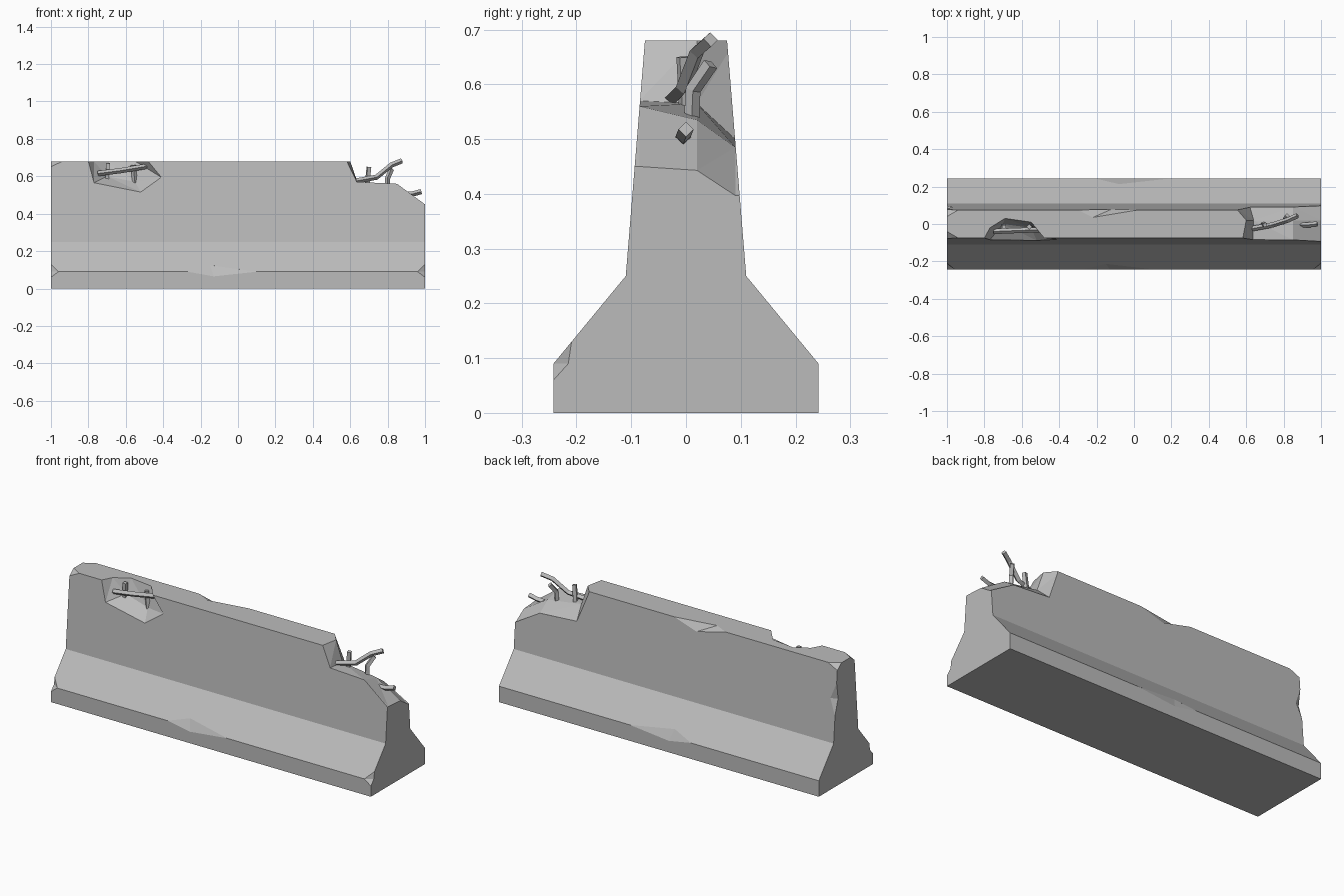
import bpy
import bmesh
from mathutils import Vector

if "Cube" in bpy.data.objects:
    bpy.data.objects.remove(bpy.data.objects["Cube"], do_unlink=True)

concrete = bpy.data.materials.new("concrete_grey")
concrete.use_nodes = True
grey = (0.5, 0.5, 0.5, 1)
concrete.diffuse_color = grey
concrete.node_tree.nodes["Principled BSDF"].inputs["Base Color"].default_value = grey


def add_mesh(name, bm):
    bmesh.ops.recalc_face_normals(bm, faces=bm.faces)
    mesh = bpy.data.meshes.new(name)
    bm.to_mesh(mesh)
    bm.free()
    mesh.materials.append(concrete)
    obj = bpy.data.objects.new(name, mesh)
    bpy.context.collection.objects.link(obj)
    return obj


def loft(name, sections):
    """Skin a row of matching closed outlines and cap both ends."""
    bm = bmesh.new()
    rings = [[bm.verts.new(p) for p in s] for s in sections]
    n = len(rings[0])
    for a, b in zip(rings, rings[1:]):
        for i in range(n):
            j = (i + 1) % n
            bm.faces.new((a[i], a[j], b[j], b[i]))
    bm.faces.new(rings[0])
    bm.faces.new(rings[-1])
    return add_mesh(name, bm)


def carve(cutter):
    """Subtract a cutter from the barrier, then discard it."""
    cutter.hide_render = True
    mod = barrier.modifiers.new("carve", "BOOLEAN")
    mod.operation = "DIFFERENCE"
    mod.solver = "EXACT"
    mod.object = cutter
    bpy.context.view_layer.objects.active = barrier
    bpy.ops.object.modifier_apply(modifier=mod.name)
    bpy.data.objects.remove(cutter, do_unlink=True)


def chip(points, outside):
    """Break off the hull spanned by surface points and one outside point."""
    bm = bmesh.new()
    for p in points + [outside]:
        bm.verts.new(p)
    bmesh.ops.convex_hull(bm, input=bm.verts)
    carve(add_mesh("chip_cutter", bm))


def rebar(name, points):
    """Square bent bar."""
    curve = bpy.data.curves.new(name, "CURVE")
    curve.dimensions = "3D"
    curve.bevel_depth = 0.014
    curve.bevel_resolution = 0
    curve.use_fill_caps = True
    line = curve.splines.new("POLY")
    line.points.add(len(points) - 1)
    for node, p in zip(line.points, points):
        node.co = (*p, 1)
    curve.materials.append(concrete)
    obj = bpy.data.objects.new(name, curve)
    bpy.context.collection.objects.link(obj)
    bpy.ops.object.select_all(action="DESELECT")
    obj.select_set(True)
    bpy.context.view_layer.objects.active = obj
    bpy.ops.object.convert(target="MESH")
    for poly in obj.data.polygons:
        poly.use_smooth = False


# Barrier body: mirrored half profile swept along x
half = [(0.242, 0), (0.242, 0.09), (0.11, 0.25), (0.075, 0.68)]
profile = half + [(-y, z) for y, z in reversed(half)]
barrier = loft("barrier", [[(x, y, z) for y, z in profile] for x in (-1, 1)])

# Broken upper end, with a floor that drops towards the back
front = [(0.58, 0.68), (0.635, 0.57), (0.85, 0.56), (1, 0.45)]
middle = [(0.60, 0.68), (0.64, 0.565), (0.85, 0.535), (1, 0.443)]
back = [(0.54, 0.68), (0.62, 0.50), (0.85, 0.485), (1, 0.397)]
sections = []
for y, line in ((-0.3, front), (-0.085, front), (0.02, middle), (0.09, back), (0.3, back)):
    start, end = line[0], line[-1]
    outline = [(start[0], 0.9), *line, (1.1, end[1] - 0.07), (1.1, 0.9)]
    sections.append([(x, y, z) for x, z in outline])
notch = loft("notch_cutter", sections)
bm = bmesh.new()
bm.from_mesh(notch.data)
bmesh.ops.triangulate(bm, faces=bm.faces)
bm.to_mesh(notch.data)
bm.free()
carve(notch)

# Crater in the upper front edge
chip([(-0.8, -0.075, 0.68), (-0.77, -0.084, 0.565), (-0.52, -0.088, 0.515),
      (-0.41, -0.082, 0.595), (-0.48, -0.075, 0.68), (-0.77, -0.02, 0.68),
      (-0.69, 0.03, 0.68), (-0.55, 0.01, 0.68), (-0.70, 0, 0.60),
      (-0.55, -0.02, 0.57)], (-0.6, -0.3, 0.9))

# Chips along the base edges and the upper back edge
for side, left, right in ((-1, -0.27, 0.1), (1, -0.2, 0.18)):
    chip([(left, side * 0.242, 0.09), (right, side * 0.242, 0.09),
          (left + 0.14, side * 0.242, 0.065), (left + 0.12, side * 0.213, 0.125)],
         (-0.08, side * 0.4, 0.2))
chip([(-0.3, 0.075, 0.68), (0.02, 0.075, 0.68), (-0.22, 0.035, 0.68),
      (-0.12, 0.079, 0.635)], (-0.15, 0.2, 0.8))

# Chipped end corners
for end in (-1, 1):
    chip([(end, -0.242, 0.06), (end * 0.96, -0.242, 0.09), (end, -0.215, 0.09),
          (end, -0.209, 0.13)], (end * 1.1, -0.35, 0.12))
for side in (-1, 1):
    chip([(-1, side * 0.077, 0.65), (-0.94, side * 0.075, 0.68),
          (-1, side * 0.04, 0.68)], (-1.1, side * 0.15, 0.75))
chip([(-1, 0.098, 0.40), (-1, 0.083, 0.58), (-0.965, 0.091, 0.49),
      (-1, 0.07, 0.49)], (-1.1, 0.2, 0.49))

# Exposed reinforcement in the crater
rebar("crater_cross_bar", [(-0.75, -0.04, 0.615), (-0.63, -0.035, 0.63), (-0.48, -0.03, 0.655)])
rebar("crater_upright_left", [(-0.70, -0.01, 0.57), (-0.695, -0.015, 0.67)])
rebar("crater_upright_right", [(-0.55, -0.015, 0.55), (-0.56, -0.015, 0.66)])

# Exposed reinforcement at the broken end
rebar("end_long_bar", [(0.63, -0.025, 0.575), (0.74, -0.005, 0.595),
                       (0.82, 0.02, 0.66), (0.875, 0.045, 0.682)])
rebar("end_bent_bar", [(0.80, 0.01, 0.53), (0.80, 0.013, 0.59), (0.82, 0.045, 0.637)])
rebar("end_upright", [(0.69, 0, 0.55), (0.70, -0.005, 0.65)])
rebar("end_short_bar", [(0.88, -0.005, 0.502), (0.93, -0.005, 0.505), (0.98, 0, 0.518)])
